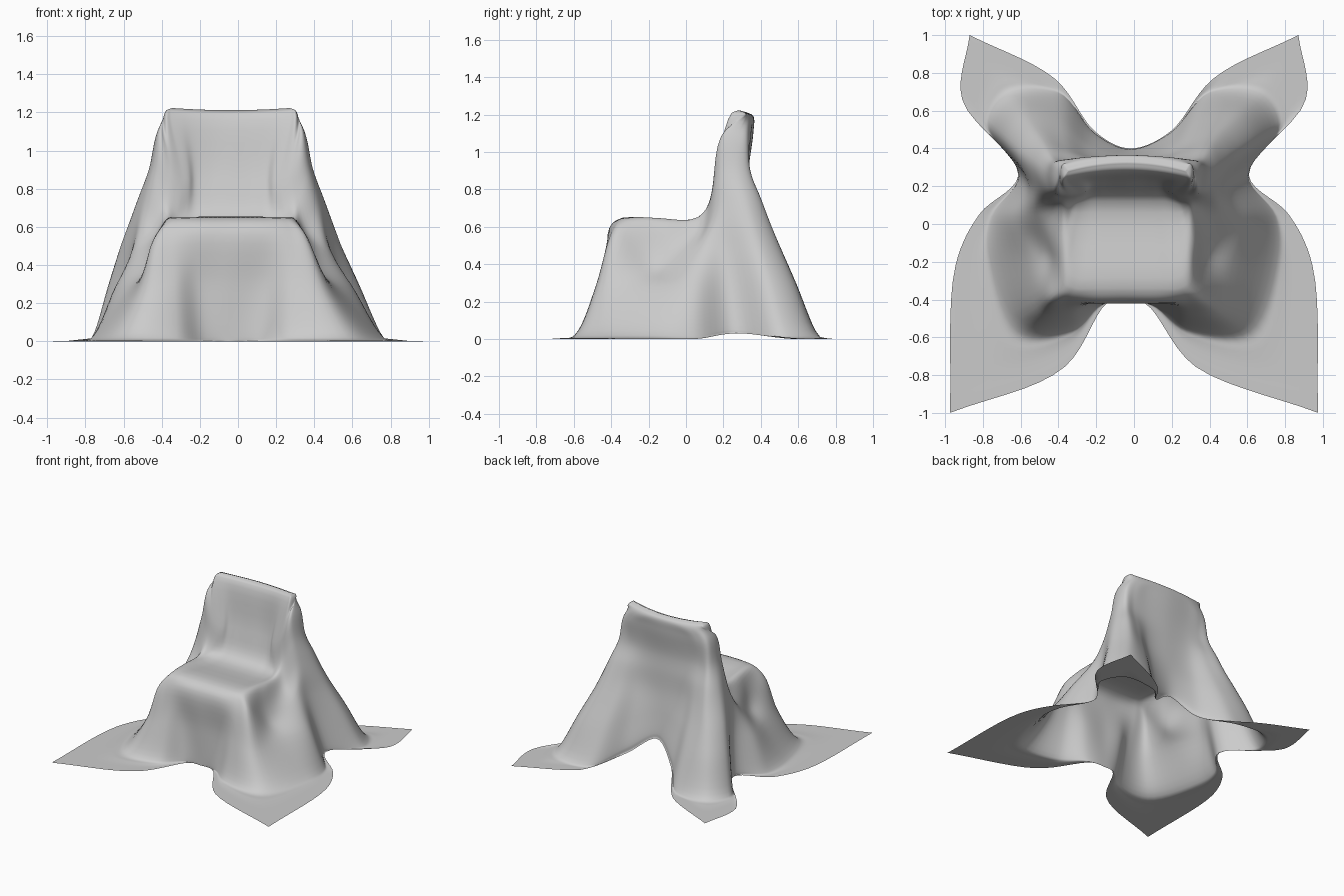
import bpy, bmesh
from mathutils import Vector

if "Cube" in bpy.data.objects:
    bpy.data.objects.remove(bpy.data.objects["Cube"])

# Folds of the sheet over the seat half (right side, front centre round to the side):
# hem, foot, mid drop, seat rim, rim top, seat back, lower backrest
SEAT_FOLDS = [
    [(0, -.41, 0), (0, -.41, .03), (0, -.41, .3), (0, -.41, .59), (0, -.34, .648), (0, .12, .635), (0, .215, .85)],
    [(.10, -.42, 0), (.14, -.43, .02), (.17, -.41, .3), (.18, -.41, .59), (.17, -.34, .648), (.13, .12, .635), (.12, .215, .85)],
    [(.345, -.755, 0), (.30, -.56, .02), (.31, -.47, .3), (.31, -.40, .575), (.27, -.34, .645), (.2, .12, .635), (.19, .205, .85)],
    [(.975, -1, 0), (.61, -.57, .02), (.48, -.465, .26), (.395, -.385, .55), (.32, -.31, .645), (.25, .11, .64), (.22, .18, .85)],
    [(.945, -.22, 0), (.76, -.18, .02), (.55, -.18, .28), (.43, -.17, .39), (.355, -.13, .62), (.29, .10, .65), (.26, .165, .86)],
    [(.82, .05, 0), (.745, .04, .02), (.62, .04, .29), (.49, .04, .47), (.39, .07, .58), (.345, .13, .75), (.32, .16, .93)],
]
# Folds over the backrest half (side round to back centre): hem, foot, waist, neck, shoulder
BACK_FOLDS = [
    [(.61, .26, .03), (.605, .255, .05), (.495, .19, .6), (.41, .18, .9), (.375, .20, 1.1)],
    [(.91, .66, 0), (.765, .52, .02), (.54, .36, .6), (.43, .28, .9), (.385, .28, 1.1)],
    [(.87, 1, 0), (.67, .69, .02), (.465, .455, .6), (.40, .34, .9), (.37, .325, 1.1)],
    [(.42, .77, 0), (.40, .69, .02), (.335, .43, .6), (.315, .335, .9), (.30, .345, 1.1)],
    [(.2, .49, .09), (.2, .48, .14), (.2, .365, .6), (.19, .33, .9), (.19, .35, 1.1)],
    [(0, .40, .23), (0, .395, .27), (0, .35, .6), (0, .335, .9), (0, .36, 1.1)],
]
CREST_X = [0, .1, .19, .25, .29, .31]
CORNERS = (3, 8, 14, 19)  # pointed corners of the sheet


def spline(p0, p1, p2, p3, f):
    """Centripetal spline point between p1 and p2."""
    k = [0]
    for a, b in ((p0, p1), (p1, p2), (p2, p3)):
        k.append(k[-1] + max((b - a).length ** .5, 1e-3))
    t = k[1] + f * (k[2] - k[1])

    def mix(a, b, i, j):
        return a + (b - a) * ((t - k[i]) / (k[j] - k[i]))
    a1, a2, a3 = mix(p0, p1, 0, 1), mix(p1, p2, 1, 2), mix(p2, p3, 2, 3)
    return mix(mix(a1, a2, 0, 2), mix(a2, a3, 1, 3), 1, 2)


def smooth_path(pts, closed, steps, sharp=()):
    n, out = len(pts), []
    if not closed:
        sharp = (0, n - 1)
    for i in range(n if closed else n - 1):
        j = (i + 1) % n
        a, b = pts[i], pts[j]
        before = a * 2 - b if i in sharp else pts[i - 1]
        after = b * 2 - a if j in sharp else pts[(i + 2) % n]
        for s in range(steps):
            out.append(spline(before, a, b, after, s / steps))
    if not closed:
        out.append(pts[-1].copy())
    return out


# Complete every fold from the floor up to the crest of the backrest
spokes = []
for i, fold in enumerate(SEAT_FOLDS + BACK_FOLDS):
    p = [Vector(c) for c in fold]
    front = i < 6
    if not front:
        p = [p[0], p[1], p[1].lerp(p[2], .5), p[2], p[2].lerp(p[3], .5), p[3], p[4]]
    crease = p[1].lerp(p[0], .2)   # keeps the bend at the floor tight
    crease.z = p[0].z + (p[1].z - p[0].z) * .2
    p.insert(1, crease)
    x = CREST_X[i if front else 11 - i]
    y, z = .325 - .45 * x * x, 1.212 + .12 * x * x
    p += [Vector((x * 1.09, y + (-.04 if front else .035), z - .02)), Vector((x, y, z))]
    spokes.append(p)

# Mirror the folds to the left and close the ring
flip = lambda v: Vector((-v.x, v.y, v.z))
spokes += [[flip(v) for v in p] for p in reversed(spokes[1:11])]

# Smooth around the rings, then up the folds
rings = [smooth_path([p[r] for p in spokes], True, 7, CORNERS if r == 0 else ())
         for r in range(len(spokes[0]))]
columns = [smooth_path([ring[c] for ring in rings], False, 6) for c in range(len(rings[0]))]

bm = bmesh.new()
grid = []
for col in columns:
    line = []
    for v in col:
        # the hidden chair and the front opening stand slightly left of the middle
        weight = min(1, max(0, v.z) / .5)
        if v.y < -.3:
            weight = max(weight, 1.4 - abs(v.x) / .4) if abs(v.x) < .56 else weight
        line.append(bm.verts.new((v.x - .037 * weight, v.y, max(0, v.z))))
    grid.append(line)
for c, line in enumerate(grid):
    nxt = grid[(c + 1) % len(grid)]
    for r in range(len(line) - 1):
        bm.faces.new((line[r], nxt[r], nxt[r + 1], line[r + 1]))
bmesh.ops.remove_doubles(bm, verts=bm.verts, dist=.0005)
for f in bm.faces:
    f.smooth = True

mesh = bpy.data.meshes.new("draped_sheet")
bm.to_mesh(mesh)
bm.free()
sheet = bpy.data.objects.new("draped_sheet", mesh)
bpy.context.collection.objects.link(sheet)
